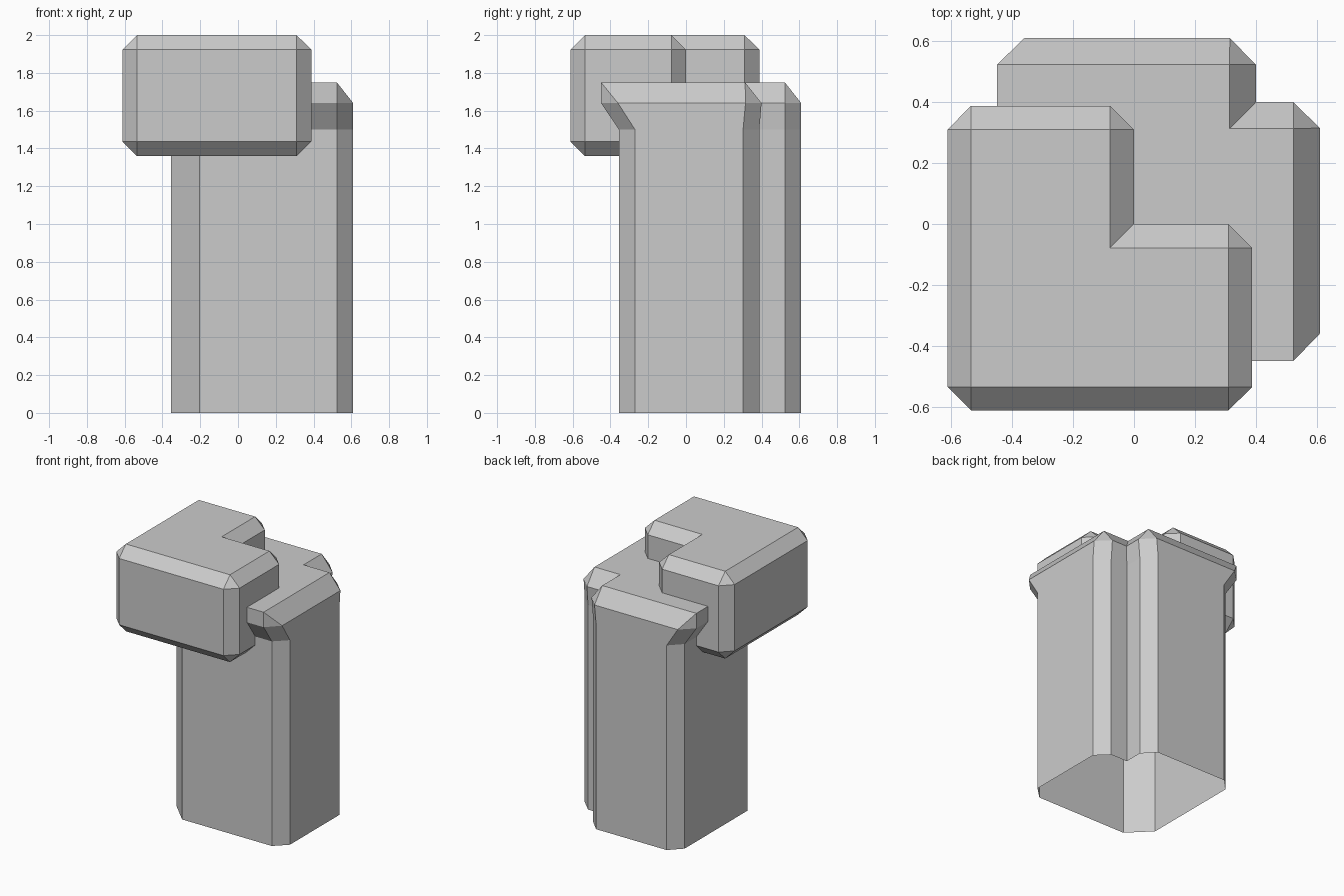
import bpy, bmesh

if "Cube" in bpy.data.objects:
    bpy.data.objects.remove(bpy.data.objects["Cube"])


def full_ring(half, z):
    """Mirror a half outline across the x = y diagonal; its last point lies on the diagonal."""
    pts = half + [(y, x) for x, y in reversed(half[:-1])]
    return [(x, y, z) for x, y in pts]


def loft(name, rings, cap_bottom):
    """Skin stacked rings with equal point counts; repeated points collapse to corners."""
    bm = bmesh.new()
    loops = [[bm.verts.new(p) for p in ring] for ring in rings]
    n = len(loops[0])
    for low, high in zip(loops, loops[1:]):
        for i in range(n):
            j = (i + 1) % n
            bm.faces.new((low[i], low[j], high[j], high[i]))
    bm.faces.new(loops[-1])
    if cap_bottom:
        bm.faces.new(loops[0][::-1])
    bmesh.ops.remove_doubles(bm, verts=bm.verts[:], dist=0.001)
    mesh = bpy.data.meshes.new(name)
    bm.to_mesh(mesh)
    bm.free()
    obj = bpy.data.objects.new(name, mesh)
    bpy.context.collection.objects.link(obj)
    return obj


# Column: notched, open at the bottom, flaring out under its bevelled top
shaft = [(-0.205, -0.355), (0.523, -0.355), (0.61, -0.27),
         (0.61, 0.302), (0.523, 0.388), (0.388, 0.388)]
flare = [(-0.25, -0.45), (0.523, -0.45), (0.61, -0.36),
         (0.61, 0.315), (0.523, 0.40), (0.40, 0.40)]
crown = [(-0.25, -0.45), (0.523, -0.45), (0.523, -0.45),
         (0.523, 0.313), (0.523, 0.313), (0.313, 0.313)]
loft("column", [full_ring(shaft, 0), full_ring(shaft, 1.5),
                full_ring(flare, 1.64), full_ring(crown, 1.75)], False)

# Cap: L-shaped slab bevelled on every edge
side = [(-0.535, -0.612), (0.31, -0.612), (0.388, -0.535),
        (0.388, -0.078), (0.31, 0), (0, 0)]
inset = [(-0.535, -0.535), (0.31, -0.535), (0.31, -0.535),
         (0.31, -0.078), (0.31, -0.078), (-0.078, -0.078)]
loft("cap", [full_ring(inset, 1.36), full_ring(side, 1.437),
             full_ring(side, 1.923), full_ring(inset, 2.0)], True)
